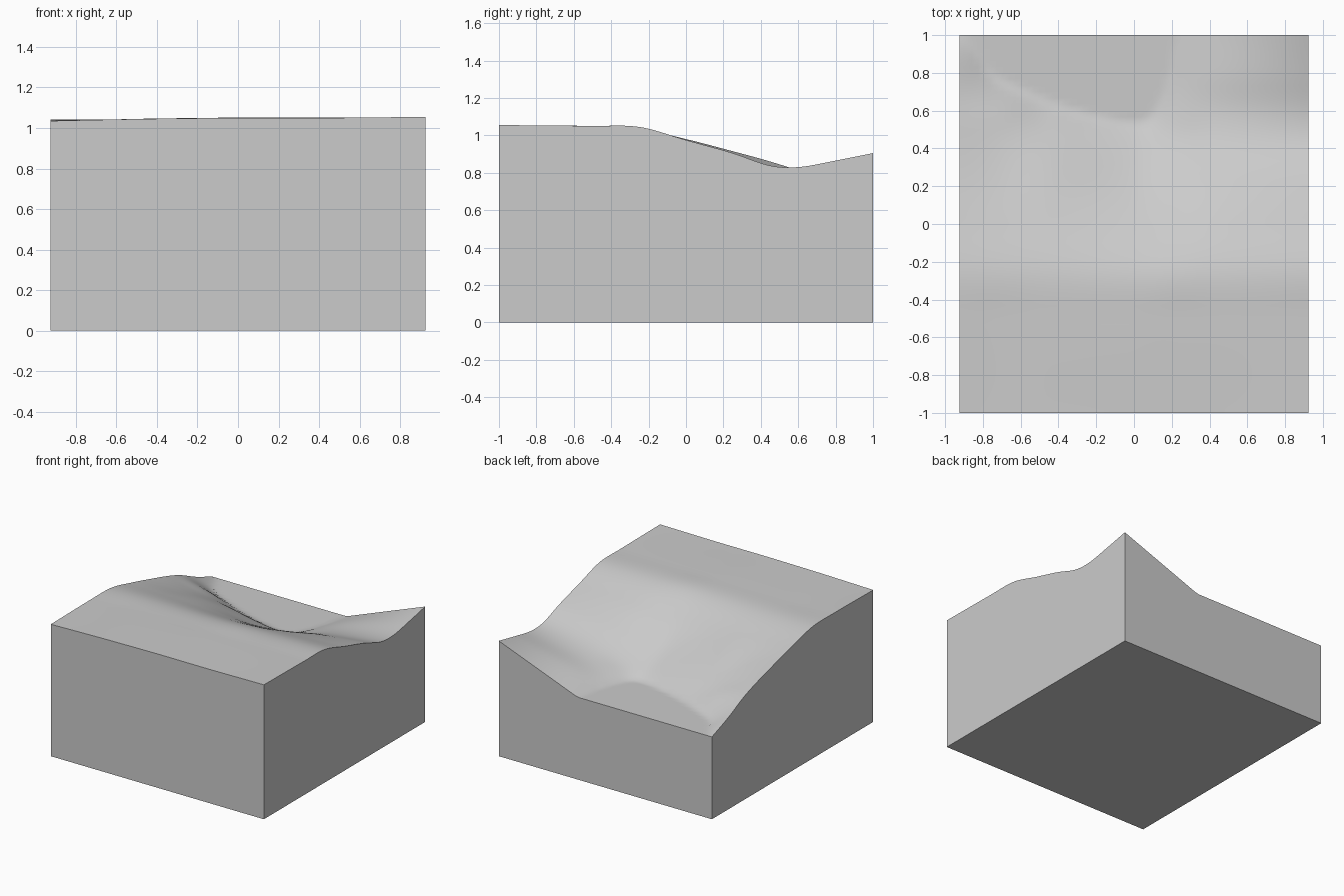
import bpy, bmesh, math

if "Cube" in bpy.data.objects:
    bpy.data.objects.remove(bpy.data.objects["Cube"])

HX, HY, WATER = 0.925, 1.0, 0.646
NX, NY = 56, 60

# Height profiles running front to back, one per x station
YS = [-1, -0.5, -0.25, 0, 0.25, 0.45, 0.6, 0.8, 1]
PROFILES = {
    -0.925: [1.035, 1.04, 1.035, 0.98, 0.915, 0.86, 0.81, 0.72, 0.646],
    -0.70: [1.04, 1.04, 1.035, 0.97, 0.885, 0.81, 0.75, 0.62, 0.60],
    -0.45: [1.045, 1.045, 1.035, 0.96, 0.865, 0.765, 0.67, 0.57, 0.57],
    0.00: [1.05, 1.05, 1.035, 0.93, 0.79, 0.69, 0.61, 0.55, 0.56],
    0.22: [1.05, 1.05, 1.04, 0.935, 0.81, 0.72, 0.685, 0.655, 0.638],
    0.45: [1.05, 1.05, 1.04, 0.955, 0.855, 0.775, 0.745, 0.74, 0.725],
    0.925: [1.055, 1.05, 1.045, 0.975, 0.905, 0.838, 0.83, 0.865, 0.905],
}


def spline(xs, vs, t):
    """Smooth curve through unevenly spaced values."""
    n = len(xs)
    i = 0
    while i < n - 2 and t > xs[i + 1]:
        i += 1

    def slope(k):
        a, b = max(k - 1, 0), min(k + 1, n - 1)
        return (vs[b] - vs[a]) / (xs[b] - xs[a])

    h = xs[i + 1] - xs[i]
    u = (t - xs[i]) / h
    return ((2 * u**3 - 3 * u**2 + 1) * vs[i] + (u**3 - 2 * u**2 + u) * h * slope(i)
            + (3 * u**2 - 2 * u**3) * vs[i + 1] + (u**3 - u**2) * h * slope(i + 1))


def height(x, y):
    column = [spline(YS, p, y) for p in PROFILES.values()]
    return max(WATER, spline(list(PROFILES), column, x))


# Terrain surface: hill, valley and the flat basin at the back
bm = bmesh.new()
bmesh.ops.create_grid(bm, x_segments=NX, y_segments=NY, size=1)
for v in bm.verts:
    v.co.x *= HX
    v.co.y *= HY
    v.co.z = height(v.co.x, v.co.y)

# Side walls and base
rim = [e for e in bm.edges if e.is_boundary]
walls = bmesh.ops.extrude_edge_only(bm, edges=rim)["geom"]
for v in walls:
    if isinstance(v, bmesh.types.BMVert):
        v.co.z = 0
base_edges = [e for e in walls if isinstance(e, bmesh.types.BMEdge) and e.is_boundary]
bmesh.ops.contextual_create(bm, geom=base_edges)
bmesh.ops.recalc_face_normals(bm, faces=bm.faces)

mesh = bpy.data.meshes.new("terrain_block")
bm.to_mesh(mesh)
bm.free()
block = bpy.data.objects.new("terrain_block", mesh)
bpy.context.collection.objects.link(block)
bpy.context.view_layer.objects.active = block
block.select_set(True)
bpy.ops.object.shade_smooth_by_angle(angle=math.radians(30))
